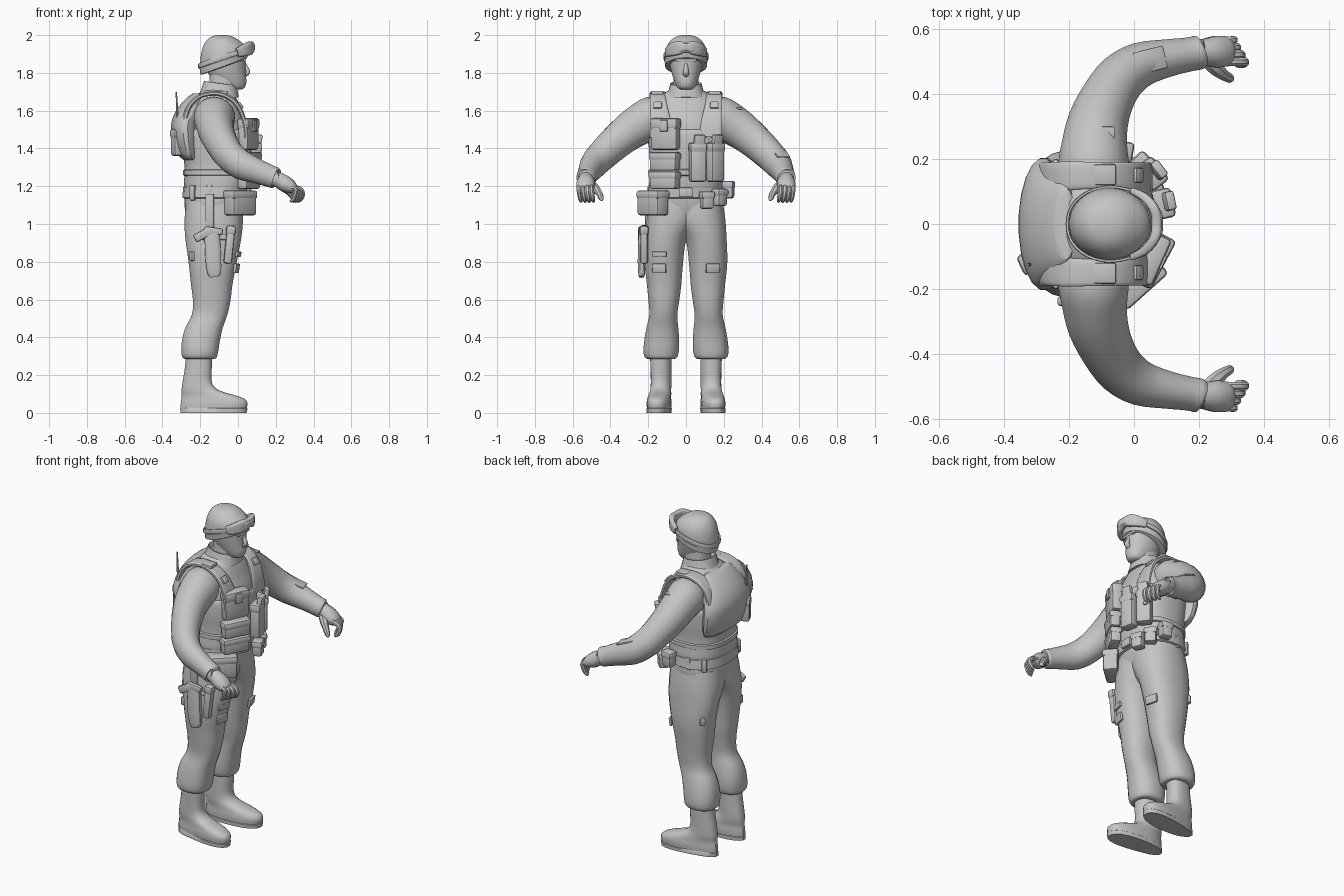
import bpy, bmesh, math
from mathutils import Vector, Matrix

grey = bpy.data.materials.new("plain grey")
grey.diffuse_color = (0.56, 0.56, 0.56, 1)


def finish(name, bm, angle=40):
    bmesh.ops.recalc_face_normals(bm, faces=bm.faces)
    me = bpy.data.meshes.new(name)
    bm.to_mesh(me)
    bm.free()
    ob = bpy.data.objects.new(name, me)
    bpy.context.collection.objects.link(ob)
    me.materials.append(grey)
    bpy.ops.object.select_all(action='DESELECT')
    ob.select_set(True)
    bpy.context.view_layer.objects.active = ob
    bpy.ops.object.shade_smooth_by_angle(angle=math.radians(angle))
    return ob


def smooth_rows(rows, steps):
    # Catmull-Rom interpolation of ring parameters
    out = []
    for i in range(len(rows) - 1):
        p = [rows[max(0, min(len(rows) - 1, i + k))] for k in (-1, 0, 1, 2)]
        for j in range(steps):
            t = j / steps
            out.append([0.5 * (2 * b + (c - a) * t + (2 * a - 5 * b + 4 * c - d) * t * t
                               + (3 * b - a - 3 * c + d) * t ** 3) for a, b, c, d in zip(*p)])
    return out + [list(rows[-1])]


def oval(n, e):
    for k in range(n):
        c, s = math.cos(2 * math.pi * (k + .5) / n), math.sin(2 * math.pi * (k + .5) / n)
        yield math.copysign(abs(c) ** e, c), math.copysign(abs(s) ** e, s)


def skin(name, loops, angle=40):
    bm = bmesh.new()
    vs = [[bm.verts.new(p) for p in l] for l in loops]
    n = len(vs[0])
    for a, b in zip(vs, vs[1:]):
        for k in range(n):
            bm.faces.new((a[k], a[(k + 1) % n], b[(k + 1) % n], b[k]))
    bm.faces.new(vs[0])
    bm.faces.new(vs[-1])
    return finish(name, bm, angle)


def loft(name, rows, s=1, n=20, e=.85, steps=3, shape=None):
    # stacked level rings: z, back x, front x, inner y, outer y, forward slope
    loops = []
    for z, x0, x1, y0, y1, *sl in smooth_rows(rows, steps):
        ring = []
        for u, v in oval(n, e):
            p = Vector(((x0 + x1) / 2 + u * (x1 - x0) / 2, (y0 + y1) / 2 + v * (y1 - y0) / 2, z))
            p.z += (sl[0] if sl else 0) * u * (x1 - x0) / 2
            if shape:
                p = shape(p)
            ring.append((p.x, p.y * s, p.z))
        loops.append(ring)
    return skin(name, loops)


def tube(name, rows, s=1, n=12, e=1, steps=3, up=(0, 0, 1)):
    # rings along a path: x, y, z, half width across, half width along up
    r = smooth_rows(rows, steps)
    pts = [Vector(q[:3]) for q in r]
    loops = []
    for i, q in enumerate(r):
        t = (pts[min(i + 1, len(r) - 1)] - pts[max(i - 1, 0)]).normalized()
        side = Vector(up).cross(t).normalized()
        u2 = t.cross(side)
        ring = [pts[i] + side * (u * q[3]) + u2 * (v * q[4]) for u, v in oval(n, e)]
        loops.append([(p.x, p.y * s, p.z) for p in ring])
    return skin(name, loops)


def box(name, c, size, rz=0, ry=0, bevel=.014):
    bm = bmesh.new()
    bmesh.ops.create_cube(bm, size=1, matrix=Matrix.Diagonal((*size, 1)))
    bmesh.ops.bevel(bm, geom=bm.edges[:], offset=min(bevel, min(size) * .3), segments=2,
                    affect='EDGES', profile=.5)
    bm.transform(Matrix.Translation(c) @ Matrix.Rotation(math.radians(rz), 4, 'Z')
                 @ Matrix.Rotation(math.radians(ry), 4, 'Y'))
    return finish(name, bm, 30)


def pouch(name, c, size, rz=0, ry=0, flap=.35):
    box(name, c, size, rz, ry)
    h = size[2] * flap
    up = (Matrix.Rotation(math.radians(rz), 3, 'Z') @ Matrix.Rotation(math.radians(ry), 3, 'Y')
          @ Vector((0, 0, (size[2] - h) / 2 + .003)))
    box(name + "_flap", Vector(c) + up, (size[0] + .008, size[1] + .008, h), rz, ry)


# body, vest and belt
sym = lambda rows: [(z, a, b, -h, h) for z, a, b, h in rows]
loft("torso", sym([(.95, -.19, -.06, .04), (1.0, -.255, -.01, .11), (1.06, -.278, .018, .185), (1.12, -.285, .032, .2),
                   (1.2, -.28, .04, .185), (1.3, -.275, .05, .18), (1.42, -.28, .055, .19), (1.52, -.28, .052, .195),
                   (1.59, -.27, .025, .19), (1.65, -.245, 0, .165), (1.69, -.21, -.02, .12), (1.715, -.18, -.03, .08)]),
     n=28)
loft("vest", sym([(1.19, -.28, .045, .19), (1.2, -.287, .052, .197), (1.3, -.284, .06, .19), (1.4, -.295, .068, .198),
                  (1.48, -.3, .066, .198), (1.5, -.29, .055, .19)]), n=28, e=.8)
loft("back_panel", sym([(1.34, -.29, -.2, .16), (1.37, -.32, -.2, .19), (1.45, -.35, -.2, .205), (1.53, -.355, -.2, .2),
                        (1.6, -.33, -.18, .17), (1.66, -.28, -.17, .14), (1.69, -.24, -.18, .11)]), e=1)
loft("belt", sym([(1.135, -.285, .035, .2), (1.14, -.295, .045, .207), (1.195, -.292, .05, .2), (1.2, -.28, .04, .19)]),
     n=28, steps=1)
loft("waist_strap", sym([(1.255, -.285, .06, .19), (1.26, -.293, .067, .199), (1.285, -.293, .069, .199),
                         (1.29, -.28, .06, .19)]), n=28, steps=1, e=.8)
box("belt_buckle", (.054, 0, 1.167), (.02, .07, .05))

# limbs and shoulder gear on both sides
for s, side in ((1, "left"), (-1, "right")):
    loft(side + "_trouser_leg", [
        (.285, -.265, -.14, .075, .19), (.29, -.292, -.115, .05, .215), (.32, -.3, -.105, .038, .226),
        (.38, -.298, -.095, .035, .222), (.45, -.28, -.08, .04, .21), (.52, -.245, -.055, .045, .195),
        (.6, -.24, -.038, .034, .2), (.68, -.25, -.028, .024, .208), (.8, -.263, -.005, .014, .22),
        (.92, -.28, .018, -.004, .216), (1.02, -.285, .028, -.06, .21), (1.12, -.275, .025, -.08, .196)], s)

    def toe_out(p):
        k = p.x + .2
        return Vector((p.x, .132 + (p.y - .132) * (1 + .9 * max(k, -.1)) + .1 * max(k, 0), p.z))
    loft(side + "_boot", [
        (.015, -.305, .045, .076, .188), (.05, -.305, .052, .074, .19), (.075, -.302, .035, .076, .188),
        (.095, -.3, -.02, .077, .187), (.12, -.3, -.1, .077, .187), (.16, -.295, -.137, .077, .187),
        (.24, -.282, -.138, .077, .188), (.32, -.275, -.135, .077, .19)], s, shape=toe_out)
    loft(side + "_boot_sole", [(0, -.306, .048, .074, .19), (.022, -.308, .052, .073, .191),
                               (.026, -.302, .046, .077, .188)], s, shape=toe_out, steps=1)
    tube(side + "_sleeve", [
        (-.125, .1, 1.58, .09, .085), (-.125, .17, 1.565, .11, .113), (-.122, .24, 1.53, .102, .108),
        (-.112, .31, 1.483, .094, .1), (-.083, .385, 1.42, .084, .09), (-.04, .45, 1.358, .078, .083),
        (.02, .491, 1.312, .07, .078), (.1, .511, 1.28, .059, .066), (.17, .523, 1.253, .053, .058),
        (.2, .529, 1.243, .053, .056), (.202, .53, 1.242, .04, .042)], s, n=18)
    tube(side + "_palm", [(.17, .525, 1.248, .04, .04), (.215, .53, 1.233, .042, .042), (.25, .531, 1.213, .05, .044),
                          (.285, .533, 1.193, .047, .034), (.302, .534, 1.18, .036, .02)], s)
    for i in range(4):
        y, r = .499 + i * .022, .0155 - .0012 * abs(i - 1)
        d = -.013 * i
        tube(f"{side}_finger_{i + 1}", [
            (.275, y, 1.2, r, r), (.325 + d / 2, y + .002, 1.187, r, r), (.342 + d, y, 1.162, r, r),
            (.332 + d, y - .006, 1.132, r * .9, r * .9), (.315 + d, y - .01, 1.118, r * .5, r * .5)],
            s, n=8, up=(0, 1, 0))
    tube(side + "_thumb", [(.22, .512, 1.21, .026, .026), (.25, .482, 1.19, .024, .024), (.277, .46, 1.163, .018, .018),
                           (.296, .449, 1.135, .014, .014), (.3, .449, 1.124, .006, .006)], s, n=8)
    # wide strap running over the shoulder
    tube(side + "_shoulder_strap", [
        (.045, .13, 1.46, .012, .06), (.035, .135, 1.54, .012, .055), (0, .145, 1.625, .012, .045),
        (-.06, .15, 1.675, .012, .042), (-.13, .15, 1.691, .012, .042), (-.21, .148, 1.672, .012, .045),
        (-.265, .14, 1.61, .014, .05), (-.29, .135, 1.5, .014, .055)], s, n=16, e=.5, up=(0, 1, 0))
    box(side + "_strap_buckle", (.012, .15 * s, 1.628), (.018, .045, .04), ry=-35)
    box(side + "_shoulder_loop", (-.09, .152 * s, 1.694), (.07, .065, .022))
    box(side + "_thigh_pocket_flap", (-.008, .142 * s, .765), (.016, .075, .05), rz=14 * s, ry=8)
    box(side + "_cargo_tab", (-.232, .178 * s, .83), (.05, .03, .05), rz=-35 * s)
box("thigh_strap_tab", (.002, -.14, .84), (.014, .075, .03), rz=-14, ry=8)
box("forearm_patch", (.05, .505, 1.372), (.1, .07, .009), rz=14, ry=20)
box("upper_arm_patch", (-.1, .275, 1.612), (.08, .05, .009))

# head, neck and collar
loft("neck", sym([(1.66, -.17, -.01, .085), (1.7, -.155, -.01, .07), (1.8, -.15, .0, .066)]))
loft("collar", [(1.66, -.22, .005, -.115, .115, .1), (1.7, -.2, .0, -.095, .095, .0),
                (1.735, -.185, -.005, -.085, .085, -.12), (1.745, -.178, -.012, -.08, .08, -.14),
                (1.72, -.165, -.02, -.07, .07, -.12)], steps=2)
loft("head", sym([(1.712, -.035, .018, .025), (1.722, -.075, .036, .045), (1.75, -.12, .045, .06), (1.79, -.155, .043, .074),
                  (1.83, -.17, .042, .084), (1.87, -.175, .042, .09), (1.9, -.18, .04, .092)]), e=.95)
tube("nose", [(.034, 0, 1.85, .008, .008), (.045, 0, 1.825, .011, .012), (.052, 0, 1.802, .012, .016),
              (.038, 0, 1.785, .008, .014)], up=(0, 1, 0))
box("brow", (.036, 0, 1.868), (.014, .11, .016))
hat = lambda rows: [(z, a, b, -h, h, k) for z, a, b, h, k in rows]
loft("cap", hat([(1.845, -.188, .04, .1, .34), (1.86, -.2, .05, .11, .34), (1.9, -.2, .047, .111, .24),
                 (1.94, -.19, .03, .102, .12), (1.973, -.168, .0, .08, .04), (1.993, -.138, -.03, .05, 0),
                 (2.0, -.105, -.062, .015, 0)]), n=28, e=1)
loft("cap_rim", hat([(1.832, -.19, .04, .1, .36), (1.836, -.2, .05, .111, .36), (1.868, -.204, .054, .114, .34),
                     (1.874, -.192, .045, .105, .34)]), n=28, steps=1, e=1)
arc = [(-.005, .102, 1.908, .01, .022), (.035, .08, 1.92, .014, .032), (.064, .042, 1.932, .016, .036),
       (.07, .0, 1.936, .016, .027)]
arc += [(x, -y, z, a, b) for x, y, z, a, b in arc[-2::-1]]
tube("goggles", arc, n=16, e=.5)
tube("goggle_lens", [(x + .009, y * .85, z, a * .7, b * .7) for x, y, z, a, b in arc[1:-1]], n=12, e=.5)
band = [(-.005, .103, 1.905), (-.07, .115, 1.888), (-.14, .1, 1.863), (-.19, .058, 1.843), (-.206, 0, 1.836)]
band += [(x, -y, z) for x, y, z in band[-2::-1]]
tube("goggle_strap", [(*p, .005, .013) for p in band], n=8, e=.5)

# chest pouches
pouch("radio_pouch", (.055, -.108, 1.475), (.06, .15, .165), rz=-24)
box("radio_tab", (.088, -.118, 1.52), (.012, .045, .06), rz=-24)
pouch("upper_pouch", (.062, -.112, 1.33), (.06, .16, .095), rz=-28, flap=.45)
pouch("lower_pouch", (.058, -.112, 1.23), (.06, .16, .09), rz=-28, flap=.45)
for i, (x, y, rz) in enumerate(((.088, .062, 12), (.055, .155, 38))):
    pouch(f"magazine_pouch_{i + 1}", (x, y, 1.325), (.06, .085, .205), rz=rz, flap=.25)
    box(f"magazine_{i + 1}", (x + .015, y + .008, 1.42), (.03, .06, .11), rz=rz, ry=12)

# belt pouches
pouch("hip_pouch", (.012, -.175, 1.11), (.085, .165, .13), rz=-48)
for i, (x, y, z, rz) in enumerate(((.06, .11, 1.125, 20), (.03, .18, 1.14, 45), (-.04, .225, 1.18, 80))):
    pouch(f"small_belt_pouch_{i + 1}", (x, y, z), (.055, .068, .09), rz=rz, flap=.45)
for i, x in enumerate((-.24, -.15)):
    for s in (1, -1):
        y = (.165, .19)[i]
        box(f"belt_loop_{i + 1}", (x, y * s, 1.165), (.03, .025, .08), rz=(30, 8)[i] * s)

# back radio with antenna
pouch("back_radio", (-.322, -.118, 1.43), (.055, .06, .14), rz=25)
tube("antenna", [(-.32, -.125, 1.48, .007, .007), (-.322, -.125, 1.6, .006, .006), (-.327, -.125, 1.7, .004, .004)],
     n=8, up=(1, 0, 0))

# thigh holster
box("holster_strap", (-.15, -.21, 1.05), (.045, .012, .22))
box("thigh_band", (-.125, -.213, .93), (.18, .02, .03))
tube("holster", [(-.14, -.23, .97, .04, .02), (-.135, -.232, .9, .042, .022), (-.13, -.234, .8, .042, .022),
                 (-.125, -.235, .74, .036, .018), (-.122, -.235, .72, .025, .014)], n=12, e=.6, up=(0, -1, 0))
box("pistol_grip", (-.185, -.238, .945), (.1, .03, .045), ry=-28)
box("pistol_slide", (-.13, -.238, .965), (.1, .028, .035), ry=8)
pouch("spare_magazine", (-.045, -.222, .89), (.045, .04, .2), ry=6, flap=.25)
